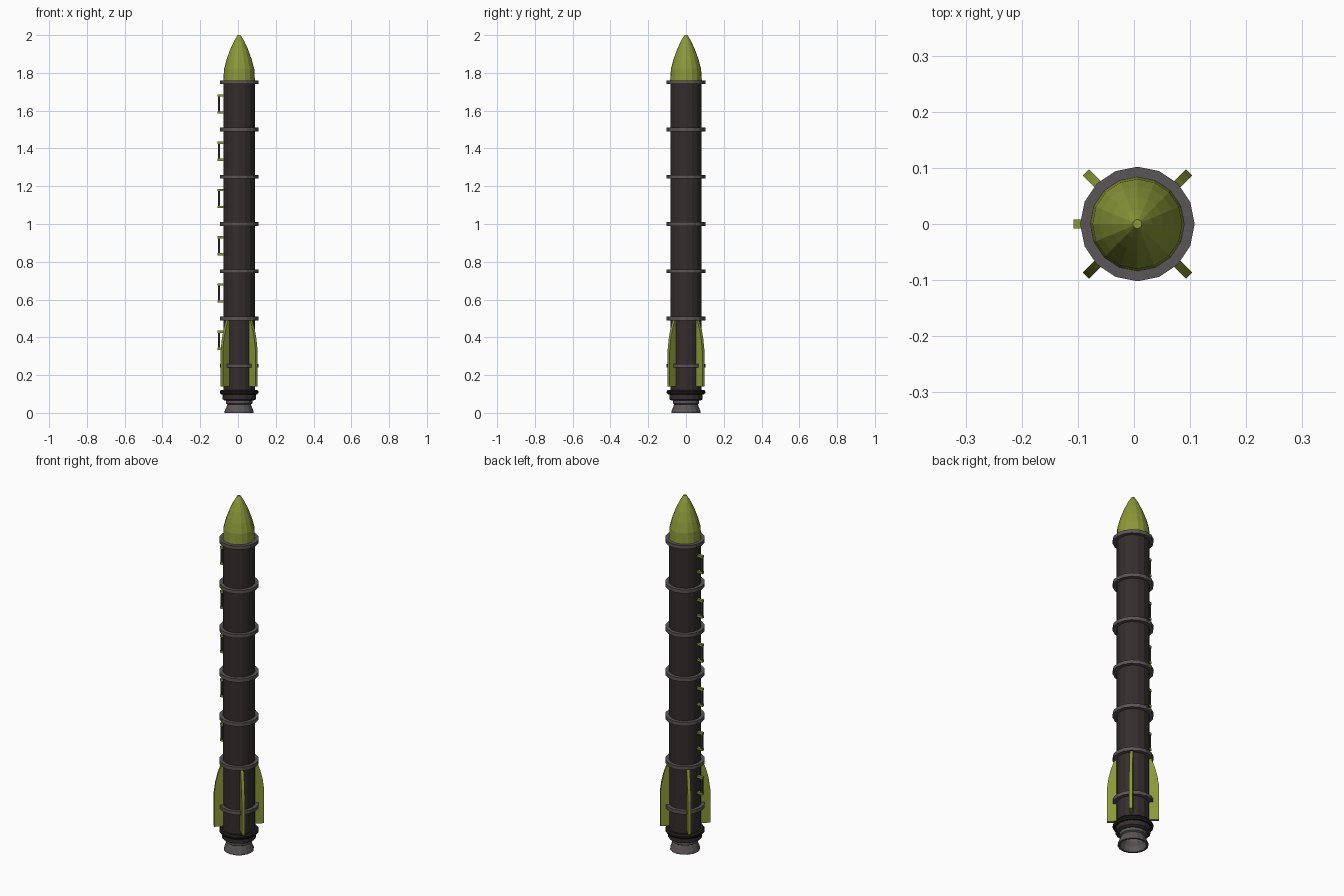
import bpy, bmesh, math
from mathutils import Matrix

if "Cube" in bpy.data.objects:
    bpy.data.objects.remove(bpy.data.objects["Cube"])

CX = 0.006   # body axis sits slightly right because of the handles
SIDES = 16


def material(name, rgb):
    m = bpy.data.materials.new(name)
    m.diffuse_color = (*rgb, 1)
    m.use_nodes = True
    m.node_tree.nodes["Principled BSDF"].inputs["Base Color"].default_value = m.diffuse_color
    return m


GREEN = material("olive green", (0.26, 0.31, 0.04))
DARK = material("dark brown", (0.034, 0.026, 0.026))
GREY = material("warm grey", (0.105, 0.09, 0.092))
BLACK = material("near black", (0.016, 0.013, 0.013))


def finish(bm, name, mat):
    bmesh.ops.recalc_face_normals(bm, faces=bm.faces)
    me = bpy.data.meshes.new(name)
    bm.to_mesh(me)
    bm.free()
    me.materials.append(mat)
    ob = bpy.data.objects.new(name, me)
    bpy.context.collection.objects.link(ob)
    return ob


def lathe(name, profile, mat, closed=False):
    """Revolve (radius, z) points round the rocket axis; open ends are capped."""
    bm = bmesh.new()
    loops = [[bm.verts.new((CX + r * math.cos(a), r * math.sin(a), z))
              for a in (2 * math.pi * i / SIDES for i in range(SIDES))]
             for r, z in profile]
    pairs = list(zip(loops, loops[1:]))
    if closed:
        pairs.append((loops[-1], loops[0]))
    else:
        bm.faces.new(loops[0])
        bm.faces.new(loops[-1])
    for a, b in pairs:
        for i in range(SIDES):
            j = (i + 1) % SIDES
            bm.faces.new((a[i], a[j], b[j], b[i]))
    return finish(bm, name, mat)


def box(name, lo, hi, mat):
    bm = bmesh.new()
    bmesh.ops.create_cube(bm, size=1)
    for v in bm.verts:
        v.co = [l + (c + 0.5) * (h - l) for c, l, h in zip(v.co, lo, hi)]
    return finish(bm, name, mat)


# Main tube and nose cone
lathe("body", [(0.083, 0.10), (0.083, 1.76)], DARK)
lathe("nose_cone", [(0.084, 1.755), (0.08, 1.82), (0.067, 1.87), (0.047, 1.925),
                    (0.026, 1.97), (0.008, 2.0)], GREEN)

# Evenly spaced hoops
for i in range(7):
    z = 0.25 + 0.25 * i
    lathe(f"hoop_{i + 1}", [(0.08, z - 0.01), (0.102, z - 0.01),
                            (0.102, z + 0.01), (0.08, z + 0.01)], GREY, True)

# Base collar and flared hollow nozzle
lathe("base_ring", [(0.08, 0.098), (0.096, 0.098), (0.102, 0.106), (0.102, 0.114),
                    (0.096, 0.122), (0.08, 0.122)], BLACK, True)
lathe("base_collar", [(0.078, 0.066), (0.088, 0.072), (0.088, 0.105)], DARK)
lathe("nozzle", [(0.062, 0.03), (0.05, 0.05), (0.05, 0.068), (0.07, 0.068), (0.07, 0.05),
                 (0.062, 0.045), (0.077, 0.008), (0.077, 0.0), (0.066, 0.0)], GREY, True)

# Four diagonal fins extruded from a side profile
FIN = [(0.07, 0.14), (0.13, 0.14), (0.13, 0.33), (0.122, 0.39), (0.11, 0.44),
       (0.092, 0.49), (0.07, 0.49)]
for k in range(4):
    bm = bmesh.new()
    face = bm.faces.new([bm.verts.new((r, -0.008, z)) for r, z in FIN])
    ext = bmesh.ops.extrude_face_region(bm, geom=[face])
    moved = [g for g in ext["geom"] if isinstance(g, bmesh.types.BMVert)]
    bmesh.ops.translate(bm, verts=moved, vec=(0, 0.016, 0))
    turn = Matrix.Rotation(math.radians(45 + 90 * k), 4, "Z")
    bm.transform(Matrix.Translation((CX, 0, 0)) @ turn)
    finish(bm, f"fin_{k + 1}", GREEN)

# Column of grab handles on the left side: green posts, dark grip
for i in range(6):
    z = 0.385 + 0.25 * i
    for label, s in (("upper", 1), ("lower", -1)):
        c = z + s * 0.045
        box(f"handle_{label}_post_{i + 1}", (-0.108, -0.008, c - 0.006),
            (-0.07, 0.008, c + 0.006), GREEN)
    box(f"handle_grip_{i + 1}", (-0.106, -0.006, z - 0.04), (-0.095, 0.006, z + 0.04), DARK)
